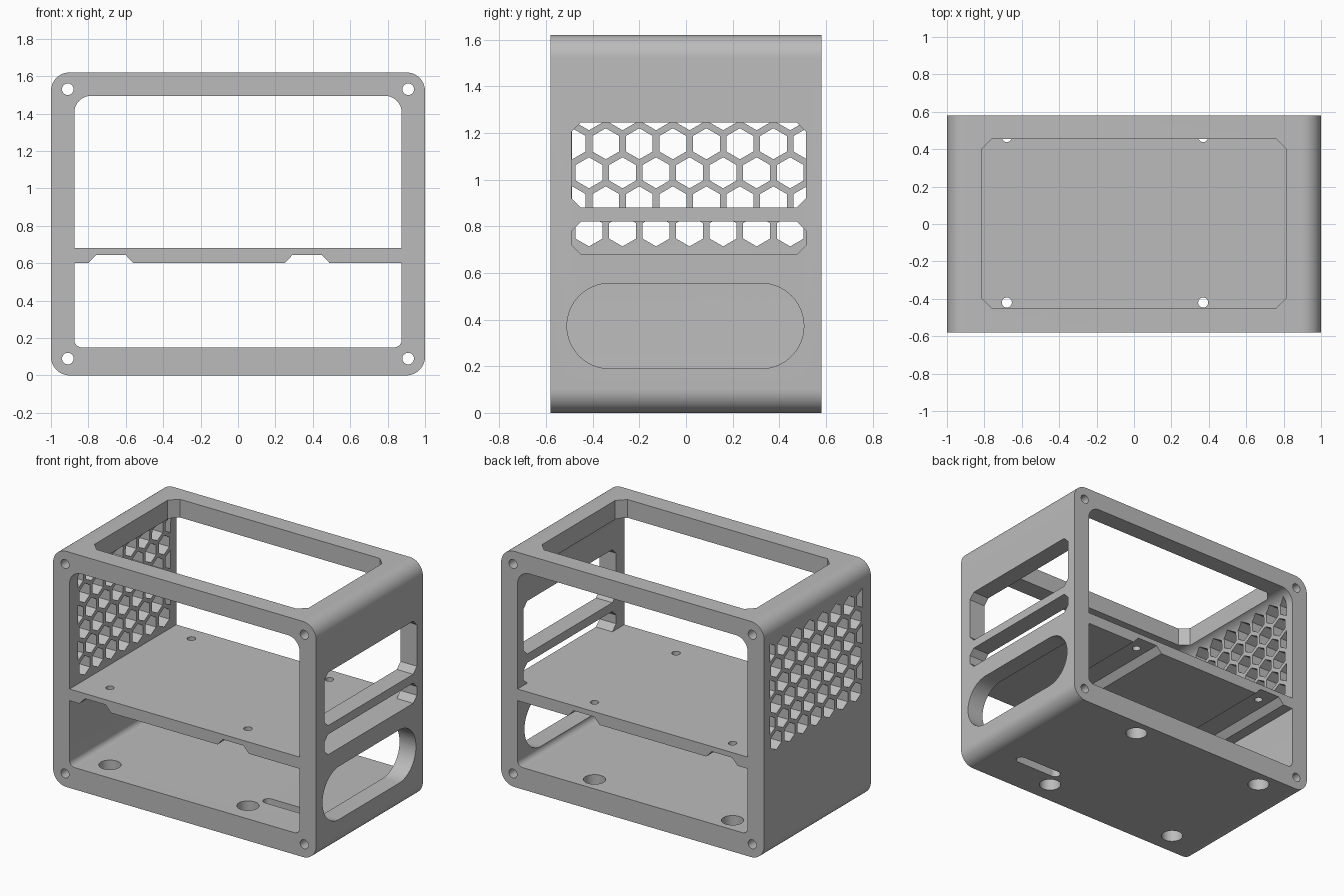
import bpy
import bmesh
from math import cos, sin, pi, radians, sqrt

cube = bpy.data.objects.get("Cube")
if cube:
    bpy.data.objects.remove(cube, do_unlink=True)

grey = bpy.data.materials.new("matte_grey")
grey.use_nodes = True
grey.diffuse_color = (0.5, 0.5, 0.5, 1)
grey.node_tree.nodes["Principled BSDF"].inputs["Base Color"].default_value = (0.5, 0.5, 0.5, 1)

DEPTH = 0.58      # half depth
INNER = 0.875     # half width between the side walls


def rounded(a0, a1, b0, b1, r_low, r_high, seg=10):
    """Rectangle outline with rounded corners; one segment gives chamfers."""
    pts = []
    corners = [(a1, b0, -1, 1, r_low, -90), (a1, b1, -1, -1, r_high, 0),
               (a0, b1, 1, -1, r_high, 90), (a0, b0, 1, 1, r_low, 180)]
    for a, b, sa, sb, r, start in corners:
        if r == 0:
            pts.append((a, b))
            continue
        for i in range(seg + 1):
            t = radians(start + 90 * i / seg)
            pts.append((a + sa * r + r * cos(t), b + sb * r + r * sin(t)))
    return pts


def circle(a, b, r, n=32):
    return [(a + r * cos(2 * pi * i / n), b + r * sin(2 * pi * i / n)) for i in range(n)]


def prism(name, outlines, axis, lo, hi):
    """Extrude flat outlines along an axis (0=x, 1=y, 2=z)."""
    bm = bmesh.new()
    for pts in outlines:
        ends = []
        for d in (lo, hi):
            ring = []
            for a, b in pts:
                co = [a, b]
                co.insert(axis, d)
                ring.append(bm.verts.new(co))
            ends.append(ring)
            bm.faces.new(ring)
        n = len(pts)
        for i in range(n):
            j = (i + 1) % n
            bm.faces.new((ends[0][i], ends[0][j], ends[1][j], ends[1][i]))
    bmesh.ops.remove_doubles(bm, verts=bm.verts, dist=1e-5)
    bmesh.ops.recalc_face_normals(bm, faces=bm.faces)
    mesh = bpy.data.meshes.new(name)
    bm.to_mesh(mesh)
    bm.free()
    mesh.materials.append(grey)
    ob = bpy.data.objects.new(name, mesh)
    bpy.context.collection.objects.link(ob)
    return ob


def activate(ob):
    bpy.ops.object.select_all(action='DESELECT')
    ob.select_set(True)
    bpy.context.view_layer.objects.active = ob


def cut(target, outlines, axis, lo, hi):
    cutter = prism("cutter", outlines, axis, lo, hi)
    cutter.hide_render = True
    mod = target.modifiers.new("cut", 'BOOLEAN')
    mod.operation = 'DIFFERENCE'
    mod.solver = 'EXACT'
    mod.object = cutter
    activate(target)
    bpy.ops.object.modifier_apply(modifier=mod.name)
    bpy.data.objects.remove(cutter, do_unlink=True)


# Outer case: a rounded tube open at front and back
case = prism("case", [rounded(-1, 1, 0, 1.62, 0.1, 0.1, 12)], 1, -DEPTH, DEPTH)
cut(case, [rounded(-INNER, INNER, 0.15, 1.495, 0.04, 0.09)], 1, -1, 1)

# Corner screw holes running front to back
cut(case, [circle(x, z, 0.031) for x in (-0.91, 0.91) for z in (0.09, 1.53)], 1, -1, 1)

# Top opening with chamfered corners
cut(case, [rounded(-0.815, 0.815, -0.45, 0.455, 0.055, 0.055, 1)], 2, 1.3, 1.8)

# Port slots and hand hole in the left wall
cut(case, [rounded(-0.49, 0.515, 0.88, 1.245, 0.04, 0.04, 1),
           rounded(-0.49, 0.515, 0.68, 0.82, 0.04, 0.04, 1),
           rounded(-0.51, 0.505, 0.19, 0.555, 0.1824, 0.1824, 16)], 0, 0.7, 1.2)

# Honeycomb vent in the right wall, with half cells at the ends of odd rows
PITCH, CELL = 0.1437, 0.0665
START = -0.4875
END = START + 7 * PITCH
cells = []
for row in range(6):
    odd = row % 2
    z = 0.78 + row * PITCH * sqrt(3) / 2
    for col in range(7 + odd):
        y = START + (col + (0 if odd else 0.5)) * PITCH
        hexagon = [(y + CELL * sin(k * pi / 3), z + CELL * cos(k * pi / 3)) for k in range(6)]
        cells.append([p for p in hexagon if START - 1e-4 < p[0] < END + 1e-4])
cut(case, cells, 0, -1.2, -0.7)

# Floor access holes and cable slot
mounts = [(x, y) for x in (-0.68, 0.37) for y in (-0.42, 0.465)]
cut(case, [circle(x, y, 0.07) for x, y in mounts]
    + [rounded(0.4, 0.76, -0.325, -0.255, 0.0349, 0.0349)], 2, -0.1, 0.3)

# Shelf with two chamfered channels underneath and mounting holes
under = [(-INNER, 0.6)]
for x in (-0.68, 0.37):
    under += [(x - 0.12, 0.6), (x - 0.078, 0.645), (x + 0.078, 0.645), (x + 0.12, 0.6)]
under += [(INNER, 0.6), (INNER, 0.68), (-INNER, 0.68)]
shelf = prism("shelf", [under], 1, -DEPTH, DEPTH)
cut(shelf, [circle(x, y, 0.027, 24) for x, y in mounts], 2, 0.5, 0.8)

for ob in (case, shelf):
    activate(ob)
    bpy.ops.object.shade_smooth_by_angle(angle=radians(30))
